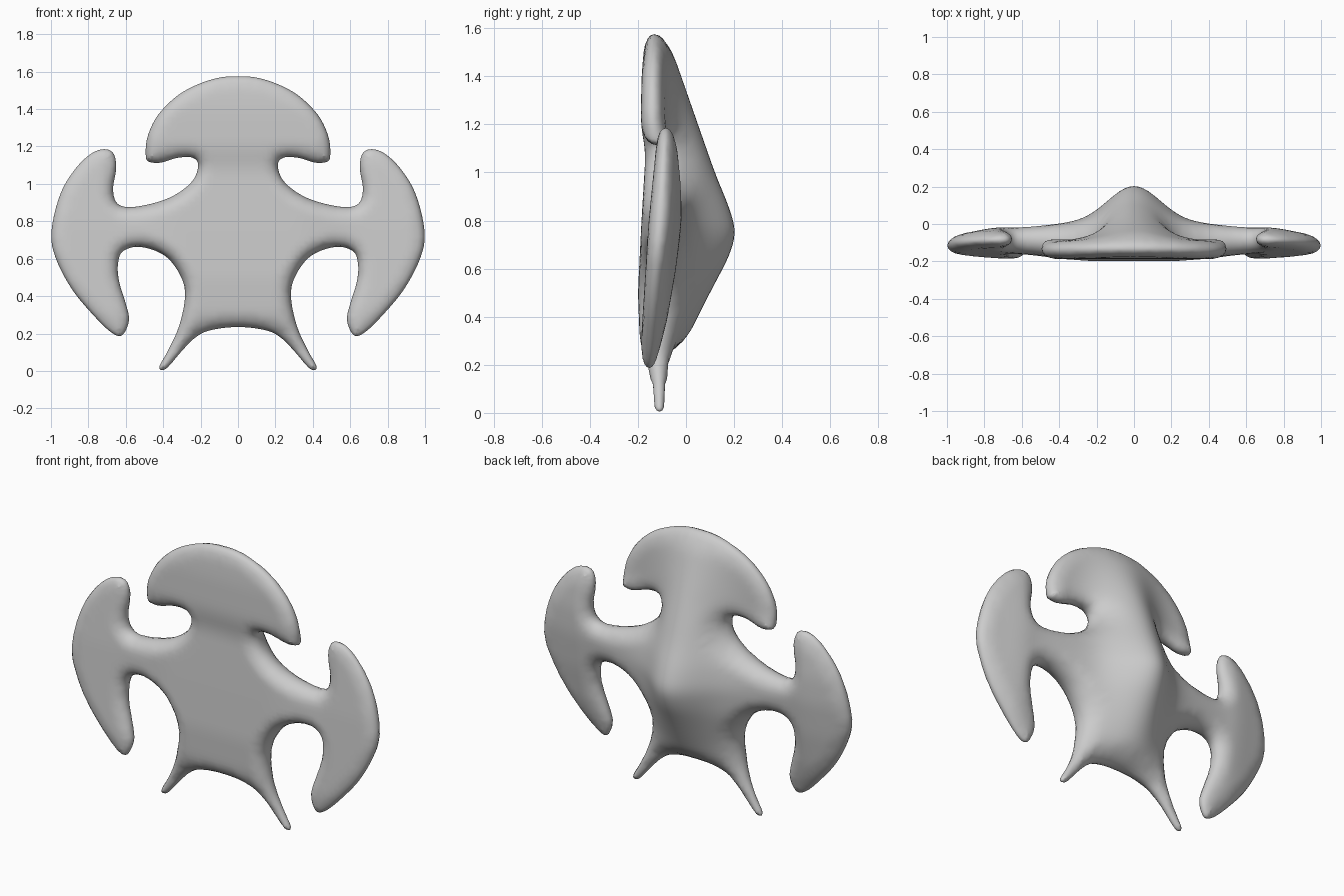
import bpy, bmesh, math
from mathutils import Vector, kdtree
from mathutils.geometry import delaunay_2d_cdt

if "Cube" in bpy.data.objects:
    bpy.data.objects.remove(bpy.data.objects["Cube"])

# Half outline (x, z), from top centre clockwise to bottom centre
HALF = [(0, 1.575), (.1, 1.568), (.22, 1.53), (.33, 1.467), (.43, 1.365), (.484, 1.25),
        (.493, 1.15), (.475, 1.118), (.41, 1.114), (.33, 1.138), (.25, 1.142), (.213, 1.105),
        (.24, 1.02), (.33, .945), (.44, .90), (.57, .876), (.645, .895), (.668, .97),
        (.652, 1.08), (.662, 1.155), (.705, 1.185), (.78, 1.165), (.87, 1.08), (.95, .945),
        (.997, .75), (.977, .61), (.89, .44), (.775, .30), (.68, .208), (.62, .19),
        (.583, .27), (.60, .36), (.635, .475), (.642, .57), (.615, .64), (.52, .663),
        (.39, .615), (.308, .51), (.283, .40), (.315, .24), (.375, .107), (.418, .03),
        (.41, .005), (.375, .02), (.30, .107), (.23, .177), (.15, .217), (0, .235)]

# Depth profiles (z, y) for the body/head and the side wings
RIDGE = [(.2, -.07), (.3, .0), (.5, .10), (.65, .18), (.75, .21), (.85, .182), (1, .12),
         (1.2, .05), (1.4, -.02), (1.5, -.055), (1.57, -.08)]
BODY_BACK = [(0, -.08), (.2, -.065), (.4, -.05), (.6, -.01), (.77, .005), (.9, -.01),
             (1.1, -.06), (1.2, -.09), (1.57, -.095)]
BODY_FRONT = [(0, -.14), (.15, -.155), (.3, -.192), (.5, -.2), (.8, -.185), (1.08, -.168),
              (1.2, -.188), (1.4, -.185), (1.57, -.17)]
WING_BACK = [(.2, -.125), (.3, -.1), (.4, -.075), (.6, -.04), (.8, -.018), (.95, -.018),
             (1.1, -.035), (1.18, -.05)]
WING_FRONT = [(.2, -.185), (.3, -.187), (.8, -.155), (1.1, -.125), (1.18, -.12)]


def lerp_table(table, z):
    if z <= table[0][0]:
        return table[0][1]
    for (a, ya), (b, yb) in zip(table, table[1:]):
        if z <= b:
            return ya + (yb - ya) * (z - a) / (b - a)
    return table[-1][1]


def profile(table, z):
    return sum(lerp_table(table, z + k * .02) for k in range(-2, 3)) / 5


def catmull(a, b, c, d, t):
    return .5 * (2 * b + (c - a) * t + (2 * a - 5 * b + 4 * c - d) * t * t
                 + (3 * b - a - 3 * c + d) * t ** 3)


def smoothstep(a, b, x):
    t = min(1, max(0, (x - a) / (b - a)))
    return t * t * (3 - 2 * t)


# Closed smooth outline, sampled densely for distance lookups
ctrl = [Vector(p) for p in HALF] + [Vector((-x, z)) for x, z in HALF[-2:0:-1]]
n = len(ctrl)
dense = [catmull(ctrl[i - 1], ctrl[i], ctrl[(i + 1) % n], ctrl[(i + 2) % n], k / 20)
         for i in range(n) for k in range(20)]
tree = kdtree.KDTree(len(dense))
for i, p in enumerate(dense):
    tree.insert((p.x, p.y, 0), i)
tree.balance()


def edge_distance(p):
    return tree.find((p.x, p.y, 0))[2]


# Outline points, inset rings for the rounded rim, and an interior grid
rim = dense[::4]
points = list(rim)
for inset in (.006, .018, .036):
    for i, p in enumerate(rim):
        t = (rim[(i + 1) % len(rim)] - rim[i - 1]).normalized()
        q = p + Vector((t.y, -t.x)) * inset
        if edge_distance(q) > inset * .9:
            points.append(q)
for i in range(-40, 41):
    for j in range(64):
        q = Vector((i * .025, j * .025))
        if edge_distance(q) > .05:
            points.append(q)
rim_edges = [(i, (i + 1) % len(rim)) for i in range(len(rim))]
flat_verts, _, flat_faces, *_ = delaunay_2d_cdt(points, rim_edges, [], 1, 1e-5)


def depths(p):
    """Front, rim and back y at a point of the silhouette."""
    x, z = abs(p.x), p.y
    wing = smoothstep(.3, .68, x)
    front = profile(BODY_FRONT, z)
    base = profile(BODY_BACK, z)
    if z < 1.2 and x > .3 and not (x < .5 and (z > 1.03 or z < .45)):
        front += (profile(WING_FRONT, z) - front) * wing
        base += (profile(WING_BACK, z) - .04 * smoothstep(.7, 1, x) - base) * wing
    rim_y = (front + base) / 2
    bell = math.exp(-(x / .2) ** 2)
    back = base + max(0, profile(RIDGE, z) - base) * bell
    d = edge_distance(p)

    def rounding(radius):
        return math.sqrt(max(0, 1 - (1 - min(1, d / radius)) ** 2))
    return (rim_y + (front - rim_y) * rounding(.075), rim_y,
            rim_y + (base - rim_y) * rounding(.085) + (back - base) * rounding(.13))


# Front and back sheets joined along a shared rim
bm = bmesh.new()
fronts, backs = {}, {}
for i in {i for f in flat_faces for i in f}:
    p = flat_verts[i]
    yf, yr, yb = depths(p)
    if edge_distance(p) < 1e-4:
        fronts[i] = backs[i] = bm.verts.new((p.x, yr, p.y))
    else:
        fronts[i] = bm.verts.new((p.x, yf, p.y))
        backs[i] = bm.verts.new((p.x, yb, p.y))
for f in flat_faces:
    for sheet, order in ((fronts, f), (backs, f[::-1])):
        vs = [sheet[i] for i in order]
        if not bm.faces.get(vs):
            bm.faces.new(vs)
bmesh.ops.smooth_vert(bm, verts=bm.verts, factor=.3, use_axis_y=True)
bmesh.ops.recalc_face_normals(bm, faces=bm.faces)
mesh = bpy.data.meshes.new("winged_plate")
bm.to_mesh(mesh)
bm.free()
mesh.shade_smooth()
plate = bpy.data.objects.new("winged_plate", mesh)
bpy.context.collection.objects.link(plate)
